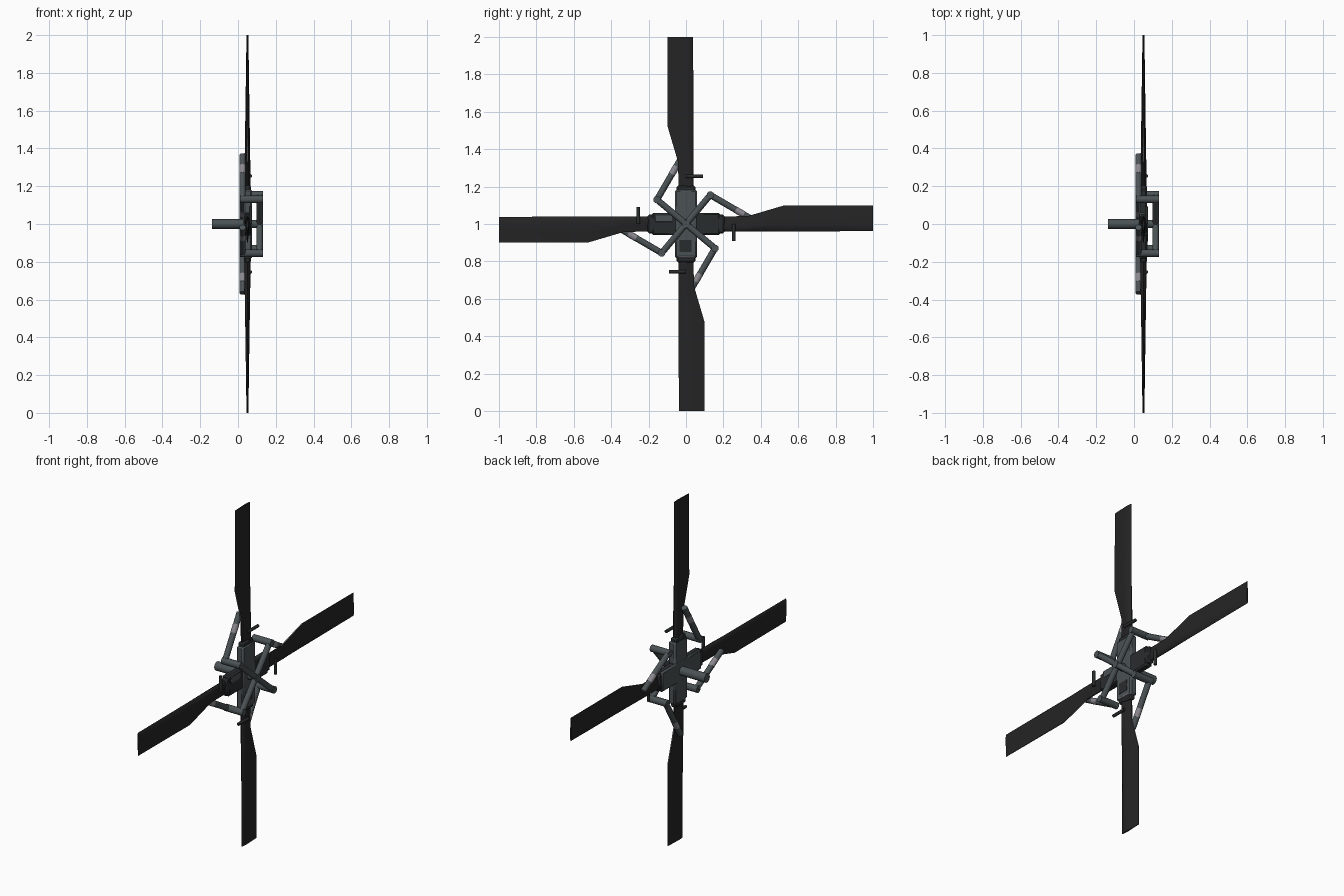
import bpy, bmesh, math
from mathutils import Vector, Matrix

if "Cube" in bpy.data.objects:
    bpy.data.objects.remove(bpy.data.objects["Cube"])

def material(name, col):
    m = bpy.data.materials.new(name)
    m.diffuse_color = (*col, 1)
    m.use_nodes = True
    m.node_tree.nodes["Principled BSDF"].inputs["Base Color"].default_value = m.diffuse_color
    return m

BLADE = material("blade_black", (0.018, 0.018, 0.018))
SLATE = material("slate_grey", (0.070, 0.085, 0.090))
DARK = material("dark_slate", (0.022, 0.025, 0.026))
PALE = material("pale_grey", (0.26, 0.25, 0.28))

def finish(bm, name, mats, k=0):
    """Turn part by k quarter turns about the rotor axis and add it."""
    bmesh.ops.recalc_face_normals(bm, faces=bm.faces)
    bm.transform(Matrix.Translation((0, 0, 1)) @ Matrix.Rotation(k * math.pi / 2, 4, 'X'))
    me = bpy.data.meshes.new(name)
    bm.to_mesh(me)
    bm.free()
    for m in mats if isinstance(mats, list) else [mats]:
        me.materials.append(m)
    ob = bpy.data.objects.new(name, me)
    bpy.context.collection.objects.link(ob)
    bpy.context.view_layer.objects.active = ob
    bpy.ops.object.select_all(action='DESELECT')
    ob.select_set(True)
    bpy.ops.object.shade_smooth_by_angle(angle=math.radians(40))
    return ob

def rod(name, a, b, r, mat, k=0, sides=10):
    a, b = Vector(a), Vector(b)
    d = b - a
    bm = bmesh.new()
    bmesh.ops.create_cone(bm, cap_ends=True, segments=sides, radius1=r, radius2=r, depth=d.length)
    bm.transform(Matrix.Translation((a + b) / 2) @ d.to_track_quat('Z', 'Y').to_matrix().to_4x4())
    return finish(bm, name, mat, k)

def box(name, lo, hi, mat, k=0, bevel=0.008):
    lo, hi = Vector(lo), Vector(hi)
    bm = bmesh.new()
    bmesh.ops.create_cube(bm, size=1)
    bm.transform(Matrix.Translation((lo + hi) / 2) @ Matrix.Diagonal((*(hi - lo), 1)))
    bmesh.ops.bevel(bm, geom=bm.edges[:], offset=bevel, segments=1, affect='EDGES')
    return finish(bm, name, mat, k)

# Airfoil outline: (chord fraction from leading edge, half thickness fraction)
FOIL = [(0, 0), (.06, .6), (.28, 1), (.6, .6), (1, .22),
        (1, -.22), (.6, -.6), (.28, -1), (.06, -.6)]
# Blade stations: radius, leading y, trailing y, half thickness, x centre
STATIONS = [(.12, .040, -.040, .015, .050), (.33, .040, -.042, .015, .050),
            (.52, .040, -.098, .012, .050), (1.0, .038, -.098, .005, .050)]

def blade(k):
    bm = bmesh.new()
    rings = [[bm.verts.new((x + h * t, le + (te - le) * c, z)) for c, t in FOIL]
             for z, le, te, h, x in STATIONS]
    n = len(FOIL)
    for s, (r0, r1) in enumerate(zip(rings, rings[1:])):
        for i in range(n):
            f = bm.faces.new((r0[i], r0[(i + 1) % n], r1[(i + 1) % n], r1[i]))
            if i == 4 and s:          # worn trailing edge
                f.material_index = 2 if s == 1 else 1
    bm.faces.new(rings[0])
    bm.faces.new(rings[-1])
    finish(bm, f"blade_{k}", [BLADE, SLATE, PALE], k)

P = Vector((-.155, .13))       # pin position
Q = Vector((-.018, .365))      # link end on the blade
for k in range(4):
    blade(k)
    # blade root cuff, balance peg
    box(f"blade_cuff_{k}", (.032, -.05, .16), (.068, .05, .205), DARK, k)
    rod(f"balance_peg_{k}", (.066, .0, .255), (.066, .092, .255), .009, DARK, k)
    # spider arm, pin and pitch link to the blade
    rod(f"spider_arm_{k}", (.115, 0, 0), (.115, *P), .017, SLATE, k)
    rod(f"pitch_pin_{k}", (.01, *P), (.132, *P), .020, SLATE, k)
    rod(f"pitch_link_{k}", (.024, *P), (.024, *Q), .017, SLATE, k)
    # worn pale sleeve on the pitch link
    rod(f"link_sleeve_{k}", (.024, *P.lerp(Q, .58)), (.024, *P.lerp(Q, .76)), .0178, PALE, k)

# hub yokes: upright one in front, level one behind with a bare back
box("hub_upright", (.030, -.060, -.183), (.074, .060, .183), SLATE, 0)
level = box("hub_level", (.026, -.060, -.183), (.070, .060, .183), [DARK, SLATE], 1)
for p in level.data.polygons:
    if p.normal.x < -.3:
        p.material_index = 1

# paint patches on the hub front
box("hub_patch_low", (.072, -.036, -.150), (.075, .030, -.085), DARK, 0, .001)
box("hub_patch_left", (.068, .012, .075), (.071, .050, .165), SLATE, 1, .001)
box("hub_chip_low", (.072, -.040, -.180), (.075, .045, -.172), PALE, 0, .001)

# drive shaft and front spindle
rod("drive_shaft", (-.137, 0, 0), (.04, 0, 0), .026, SLATE, sides=16)
rod("spindle", (.06, 0, 0), (.132, 0, 0), .022, SLATE, sides=16)
